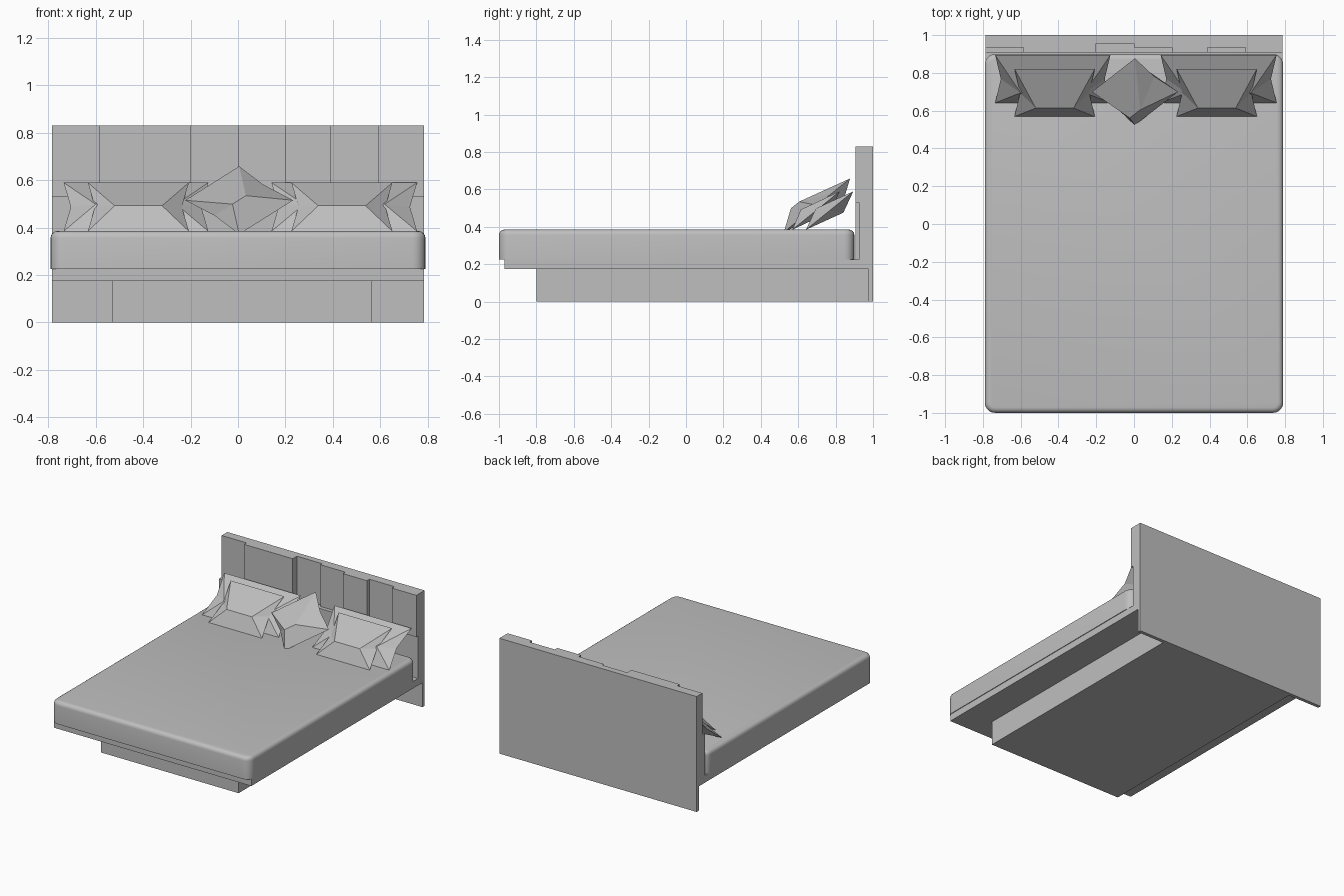
import bpy, bmesh, math
from mathutils import Matrix, Vector

cube = bpy.data.objects.get("Cube")
if cube:
    bpy.data.objects.remove(cube, do_unlink=True)

grey = bpy.data.materials.new("plain_grey")
grey.use_nodes = True
grey.diffuse_color = (0.52, 0.52, 0.52, 1)
grey.node_tree.nodes["Principled BSDF"].inputs["Base Color"].default_value = grey.diffuse_color


def finish(name, bm):
    bmesh.ops.recalc_face_normals(bm, faces=bm.faces)
    mesh = bpy.data.meshes.new(name)
    bm.to_mesh(mesh)
    bm.free()
    mesh.materials.append(grey)
    obj = bpy.data.objects.new(name, mesh)
    bpy.context.collection.objects.link(obj)
    return obj


def box_mesh(x, y, z):
    bm = bmesh.new()
    bmesh.ops.create_cube(bm, size=1)
    for v in bm.verts:
        v.co = [r[0] if c < 0 else r[1] for c, r in zip(v.co, (x, y, z))]
    return bm


def box(name, x, y, z):
    return finish(name, box_mesh(x, y, z))


# Base and bed frame
box("plinth", (-0.53, 0.565), (-0.8, 0.975), (0, 0.175))
box("frame_slab", (-0.785, 0.785), (-0.97, 0.975), (0.175, 0.225))

# Headboard: back plate with blocks of differing depth
box("headboard_back", (-0.785, 0.785), (0.975, 1), (0, 0.83))
seams = [-0.785, -0.585, -0.2, 0, 0.2, 0.39, 0.59, 0.785]
fronts = [0.935, 0.907, 0.955, 0.935, 0.907, 0.935, 0.907]
for i, front in enumerate(fronts):
    box(f"headboard_panel_{i + 1}", seams[i:i + 2], (front, 0.975), (0.53, 0.83))
box("headboard_lower", (-0.785, 0.59), (0.907, 0.975), (0.225, 0.53))
box("headboard_lower_end", (0.59, 0.785), (0.925, 0.975), (0.225, 0.53))

# Mattress: rounded corners, then a softened top rim
bm = box_mesh((-0.79, 0.79), (-1, 0.9), (0.225, 0.385))
upright = [e for e in bm.edges if abs(e.verts[0].co.z - e.verts[1].co.z) > 0.1]
bmesh.ops.bevel(bm, geom=upright, offset=0.055, segments=5, profile=0.5, affect='EDGES')
rim = [e for e in bm.edges if all(v.co.z > 0.38 for v in e.verts)]
bmesh.ops.bevel(bm, geom=rim, offset=0.028, segments=4, profile=0.5, affect='EDGES')
mattress = finish("mattress", bm)
bpy.ops.object.select_all(action='DESELECT')
mattress.select_set(True)
bpy.context.view_layer.objects.active = mattress
bpy.ops.object.shade_smooth_by_angle(angle=math.radians(40))


def pillow(name, centre, w, h, ridge, bulge, drop, pinch=0.03, spin=0):
    """Faceted cushion: pinched outline with a hipped ridge on each side."""
    bm = bmesh.new()
    turn = Matrix.Rotation(spin, 3, 'Z')
    lean = Matrix.Rotation(math.radians(39), 3, 'X')

    def vert(x, y, z=0, shift=0):
        p = turn @ Vector((x, y, z)) + Vector((0, shift, 0))
        return bm.verts.new(Vector(centre) + lean @ p)

    tl, tr, br, bl = [vert(sx * w, sy * h) for sx, sy in ((-1, 1), (1, 1), (1, -1), (-1, -1))]
    ml, mr = vert(pinch - w, 0), vert(w - pinch, 0)
    for side in (1, -1):
        a = vert(-ridge, 0, side * bulge, -side * drop)
        b = vert(ridge, 0, side * bulge, -side * drop)
        for face in ((tl, tr, b, a), (bl, br, b, a), (tl, ml, a),
                     (ml, bl, a), (tr, mr, b), (mr, br, b)):
            bm.faces.new(face)
    finish(name, bm)


# Pillows leaning towards the headboard
pillow("back_pillow_right", (-0.43, 0.768, 0.487), 0.305, 0.163, 0.17, 0.055, 0.05)
pillow("back_pillow_left", (0.448, 0.768, 0.487), 0.307, 0.163, 0.17, 0.055, 0.05)
pillow("front_pillow_right", (-0.42, 0.695, 0.487), 0.213, 0.163, 0.1, 0.055, 0.06)
pillow("front_pillow_left", (0.438, 0.695, 0.487), 0.213, 0.163, 0.1, 0.055, 0.06)
pillow("centre_cushion", (0.005, 0.70, 0.515), 0.161, 0.161, 0.04, 0.075, 0.09,
       pinch=0.015, spin=math.radians(45))
